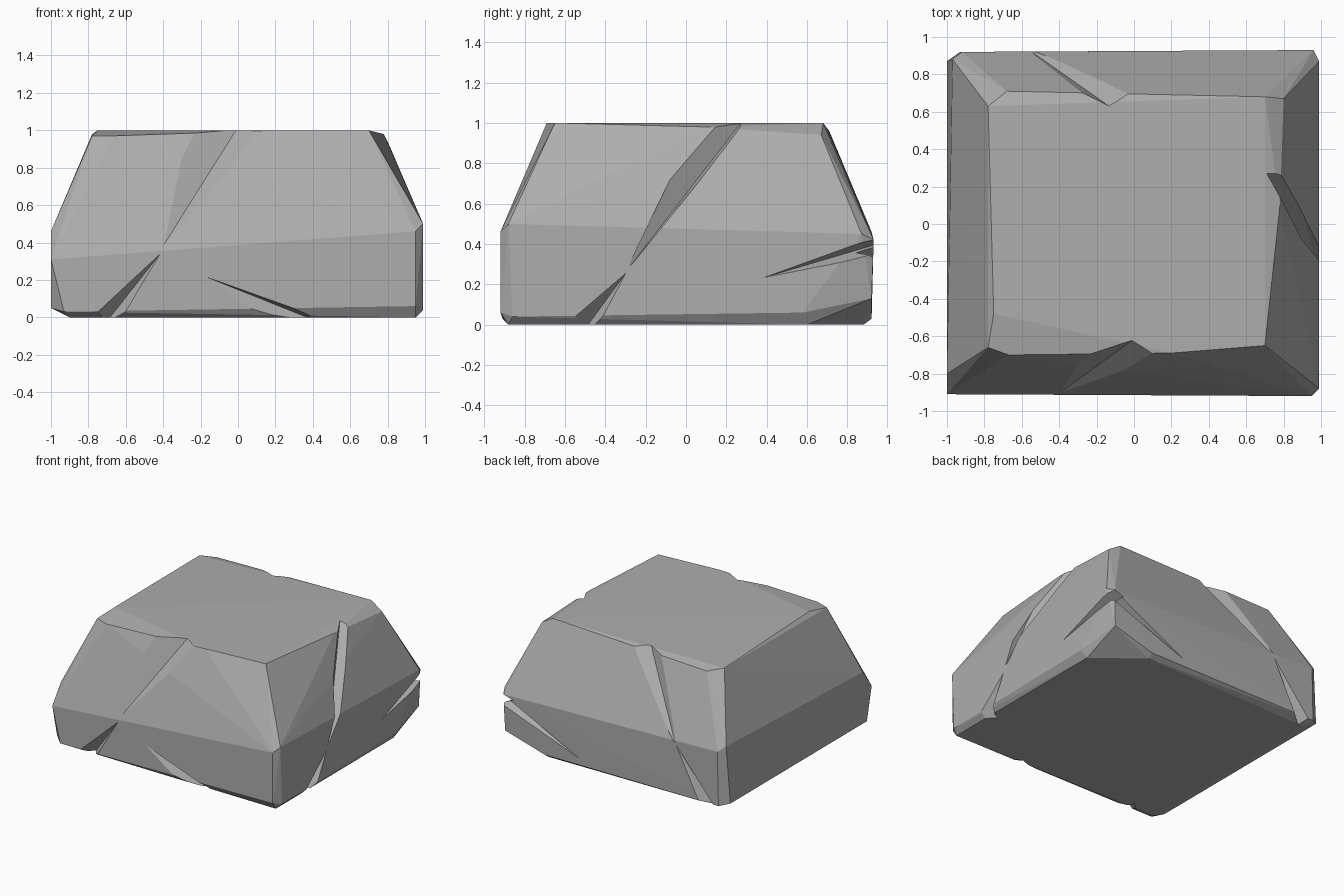
import bpy
import bmesh
from mathutils import Vector

# Remove the default cube
default_cube = bpy.data.objects.get("Cube")
if default_cube:
    bpy.data.objects.remove(default_cube, do_unlink=True)


def make_material(name, color):
    material = bpy.data.materials.new(name)
    material.use_nodes = True
    material.diffuse_color = color
    shader = material.node_tree.nodes["Principled BSDF"]
    shader.inputs["Base Color"].default_value = color
    shader.inputs["Roughness"].default_value = 0.9
    return material


def hull_object(name, points, material):
    """Flat-faced convex solid wrapped around a few points."""
    bm = bmesh.new()
    for point in points:
        bm.verts.new(point)
    result = bmesh.ops.convex_hull(bm, input=bm.verts)
    loose = {g for g in result["geom_interior"] if isinstance(g, bmesh.types.BMVert)}
    bmesh.ops.delete(bm, geom=list(loose), context="VERTS")
    bmesh.ops.recalc_face_normals(bm, faces=bm.faces)
    mesh = bpy.data.meshes.new(name)
    bm.to_mesh(mesh)
    bm.free()
    mesh.materials.append(material)
    obj = bpy.data.objects.new(name, mesh)
    bpy.context.scene.collection.objects.link(obj)
    return obj


def chip(name, tip, lip_a, lip_b, groove, outward):
    """Tapered wedge cutter: sharp tip, two lips and a groove bottom."""
    outward = Vector(outward) * 0.2
    lips = [Vector(lip_a), Vector(lip_b)]
    points = [Vector(tip), Vector(groove)]
    for lip in lips:
        # Lengthen the lip away from the groove so the cut clears the surface
        points.append(lip)
        points.append(lip + outward)
    points.append(Vector(tip) + outward)
    cutter = hull_object(name, points, stone)
    cutter.hide_render = True
    cutter.hide_viewport = True
    cutter.display_type = "WIRE"
    modifier = rock.modifiers.new(name, "BOOLEAN")
    modifier.operation = "DIFFERENCE"
    modifier.solver = "EXACT"
    modifier.object = cutter
    return cutter


stone = make_material("stone grey", (0.42, 0.42, 0.42, 1.0))

# Main boulder outline, ring by ring
bottom_ring = [
    (-0.9, -0.85, 0), (0.95, -0.88, 0), (0.95, 0.6, 0),
    (0.6, 0.88, 0), (-0.9, 0.85, 0),
]
skirt_ring = [
    (-0.93, -0.91, 0.03), (-1, -0.85, 0.05), (0.95, -0.92, 0.06),
    (0.99, -0.86, 0.04), (0.99, 0.58, 0.06), (0.95, 0.92, 0.13),
    (0.6, 0.92, 0.03), (-0.93, 0.92, 0.03), (-1, 0.87, 0.05),
]
waist_ring = [
    (-1, -0.91, 0.31), (-1, -0.8, 0.46), (0.95, -0.92, 0.46),
    (0.99, -0.88, 0.5), (0.99, 0.87, 0.45), (0.96, 0.93, 0.42),
    (-0.92, 0.92, 0.46), (-0.97, 0.88, 0.5),
]
top_ring = [
    (-0.78, -0.66, 0.97), (-0.67, -0.7, 0.97), (0.2, -0.69, 1),
    (0.7, -0.65, 1), (0.78, 0.1, 0.98), (0.8, 0.67, 0.94),
    (0.7, 0.68, 1), (-0.68, 0.71, 0.96), (-0.78, 0.63, 0.98),
    (-0.75, -0.48, 1),
]
rock = hull_object("rock", bottom_ring + skirt_ring + waist_ring + top_ring, stone)

FRONT, BACK, SIDE = (0, -1, 0), (0, 1, 0), (1, 0, 0)

# Front crack, upper and lower halves, and the low gash
chip("front_crack_upper", (-0.42, -0.92, 0.35),
     (-0.5, -0.76, 1.05), (0.2, -0.71, 1.05), (0.02, -0.6, 1.05), FRONT)
chip("front_crack_lower", (-0.4, -0.92, 0.36),
     (-0.82, -0.93, -0.02), (-0.62, -0.93, -0.02), (-0.7, -0.8, -0.02), FRONT)
chip("front_gash", (-0.28, -0.93, 0.26),
     (0.12, -0.93, -0.02), (0.5, -0.93, -0.02), (0.42, -0.83, -0.02), FRONT)

# Side crack, upper and lower halves
chip("side_crack_upper", (1, -0.3, 0.26),
     (0.82, 0.08, 1.05), (0.82, 0.34, 1.05), (0.69, 0.31, 1.05), SIDE)
chip("side_crack_lower", (1, -0.28, 0.28),
     (1, -0.63, -0.02), (1, -0.44, -0.02), (0.88, -0.5, -0.02), SIDE)

# Split across the side and back that meets at the rear corner
chip("side_split", (1, 0.34, 0.22),
     (1, 0.95, 0.34), (1, 0.95, 0.44), (0.87, 0.95, 0.4), SIDE)
chip("back_split", (0.15, 0.94, 0.02),
     (1.02, 0.94, 0.35), (1.02, 0.94, 0.45), (1.02, 0.83, 0.4), BACK)

# Back crack, upper and lower halves
chip("back_crack_upper", (-0.56, 0.93, 0.42),
     (-0.3, 0.7, 1.05), (0.1, 0.7, 1.05), (-0.09, 0.6, 1.05), BACK)
chip("back_crack_lower", (-0.53, 0.93, 0.46),
     (-0.94, 0.94, -0.02), (-0.76, 0.94, -0.02), (-0.86, 0.84, -0.02), BACK)

# Apply the cuts and keep every facet flat
bpy.context.view_layer.update()
graph = bpy.context.evaluated_depsgraph_get()
carved = bpy.data.meshes.new_from_object(rock.evaluated_get(graph))
rock.modifiers.clear()
rock.data = carved
for cutter in [o for o in bpy.context.scene.objects if o.display_type == "WIRE"]:
    bpy.data.objects.remove(cutter, do_unlink=True)
for polygon in rock.data.polygons:
    polygon.use_smooth = False
